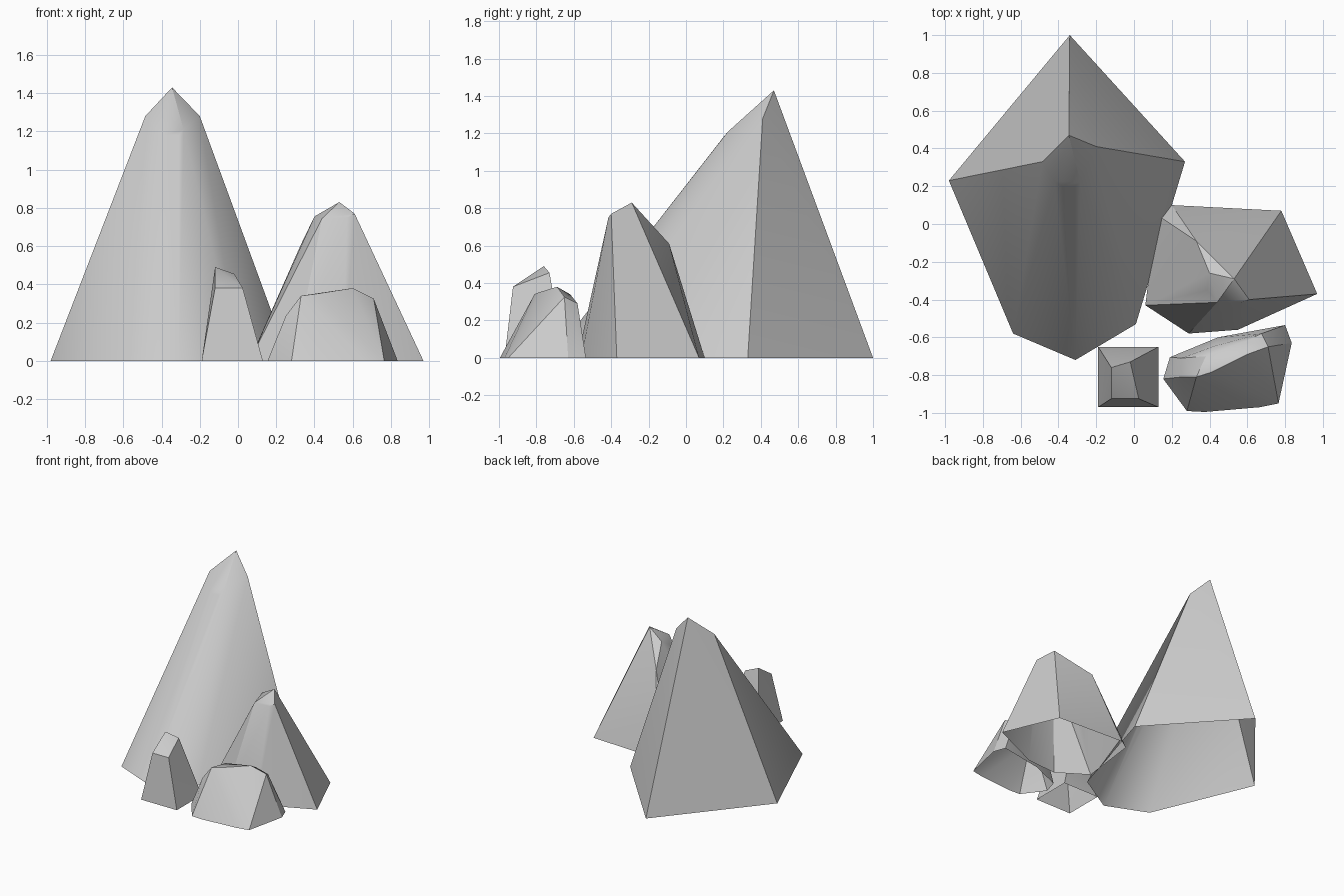
import bpy, bmesh, math

if "Cube" in bpy.data.objects:
    bpy.data.objects.remove(bpy.data.objects["Cube"])


def rock(name, base, crown):
    """Faceted rock: hull between a ground outline and its crown points, open underneath."""
    bm = bmesh.new()
    for x, y in base:
        bm.verts.new((x, y, 0))
    for p in crown:
        bm.verts.new(p)
    bmesh.ops.convex_hull(bm, input=bm.verts[:])
    floor = [f for f in bm.faces if all(v.co.z < 1e-4 for v in f.verts)]
    bmesh.ops.delete(bm, geom=floor, context='FACES')
    loose = [v for v in bm.verts if not v.link_faces]
    bmesh.ops.delete(bm, geom=loose, context='VERTS')
    bmesh.ops.dissolve_limit(bm, angle_limit=math.radians(1.5),
                             verts=bm.verts[:], edges=bm.edges[:])
    mesh = bpy.data.meshes.new(name)
    bm.to_mesh(mesh)
    bm.free()
    ob = bpy.data.objects.new(name, mesh)
    bpy.context.collection.objects.link(ob)
    bpy.ops.object.select_all(action='DESELECT')
    ob.select_set(True)
    bpy.context.view_layer.objects.active = ob
    bpy.ops.object.shade_smooth_by_angle(angle=math.radians(30))


# Tall peak at the back
rock("tall_rock",
     [(-.34, 1), (.27, .33), (.01, -.53), (-.31, -.72), (-.64, -.58), (-.98, .23)],
     [(-.345, .47, 1.43), (-.2, .41, 1.28), (-.485, .33, 1.28), (-.6, .3, .96),
      (-.42, .225, 1.21), (-.285, .225, 1.21), (-.38, .2, 1.18), (-.31, .2, 1.18)])

# Medium peak on the right
rock("medium_rock",
     [(.06, -.43), (.29, -.58), (.55, -.56), (.97, -.37), (.78, .07), (.2, .1), (.12, .05)],
     [(.53, -.29, .83), (.4, -.26, .755), (.61, -.4, .77), (.33, -.09, .61),
      (.39, -.35, .7), (.44, -.415, .745), (.57, -.415, .75)])

# Small square-based stone in front
rock("small_rock",
     [(-.19, -.97), (.13, -.97), (.13, -.65), (-.19, -.65)],
     [(-.12, -.76, .49), (-.02, -.73, .455), (-.12, -.925, .38), (.025, -.925, .38)])

# Low rounded boulder in front
rock("low_boulder",
     [(.155, -.82), (.19, -.705), (.445, -.6), (.8, -.535), (.835, -.63),
      (.765, -.95), (.665, -.97), (.375, -.995), (.28, -.99)],
     [(.33, -.81, .34), (.41, -.785, .35), (.6, -.69, .38), (.71, -.65, .325),
      (.675, -.58, .29), (.59, -.62, .34), (.43, -.645, .3), (.38, -.7, .345),
      (.25, -.71, .21), (.25, -.81, .235)])
